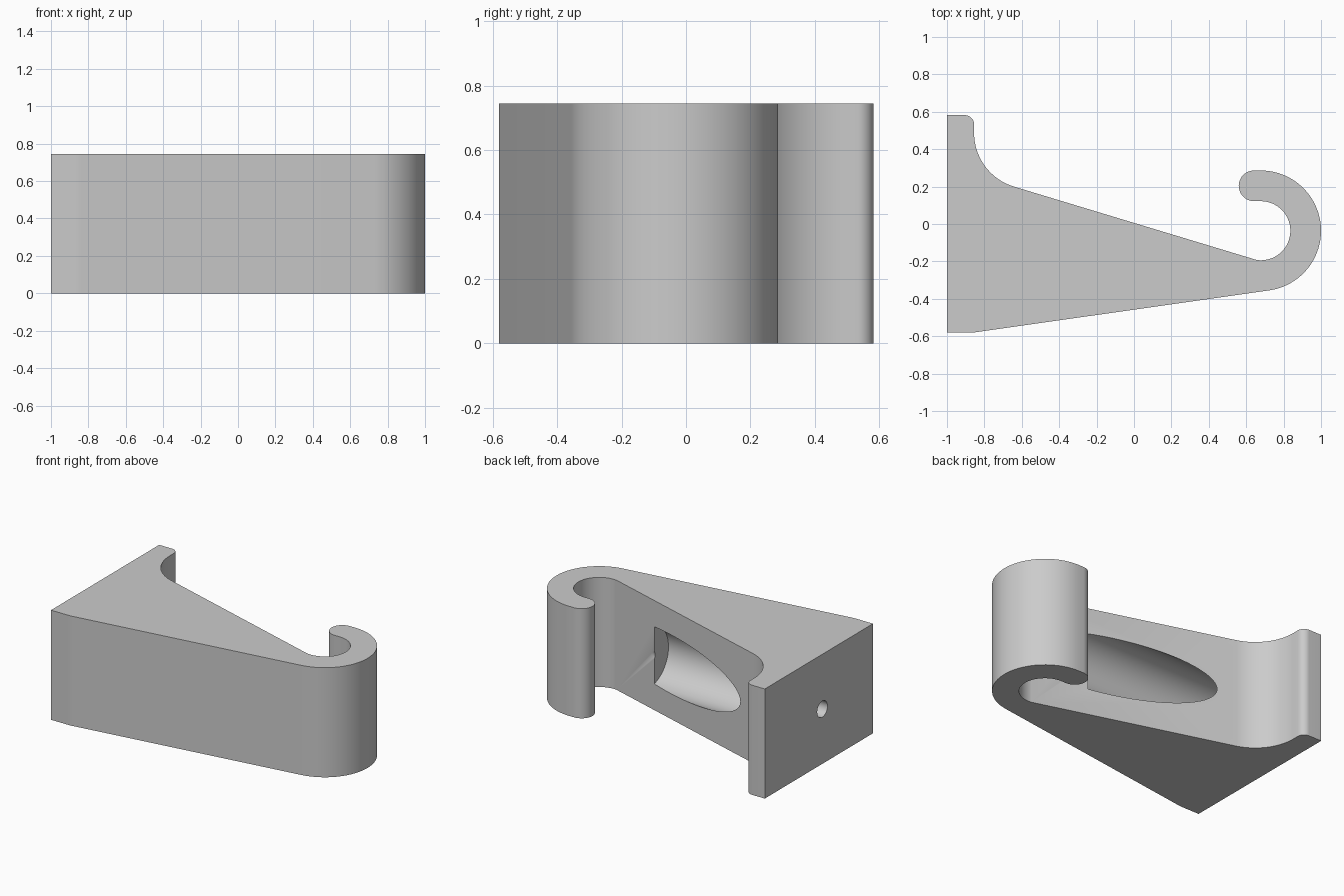
import bpy
import bmesh
from math import cos, sin, radians, pi
from mathutils import Matrix

default = bpy.data.objects.get("Cube")
if default:
    bpy.data.objects.remove(default, do_unlink=True)

HEIGHT = 0.745
AXIS_Y = -0.036          # shared by the hook centre and the screw hole

grey = bpy.data.materials.new("plain grey")
grey.use_nodes = True
grey.diffuse_color = (0.6, 0.6, 0.6, 1)
grey.node_tree.nodes["Principled BSDF"].inputs["Base Color"].default_value = (0.6, 0.6, 0.6, 1)


def arc(cx, cy, r, start, end, steps):
    angles = [radians(start + (end - start) * i / steps) for i in range(steps + 1)]
    return [(cx + r * cos(a), cy + r * sin(a)) for a in angles]


def make_object(name, bm):
    bmesh.ops.recalc_face_normals(bm, faces=bm.faces)
    mesh = bpy.data.meshes.new(name)
    bm.to_mesh(mesh)
    bm.free()
    mesh.materials.append(grey)
    obj = bpy.data.objects.new(name, mesh)
    bpy.context.collection.objects.link(obj)
    return obj


def drill(body, name, radius, x0, x1):
    """Cut a round hole along x through the body."""
    bm = bmesh.new()
    place = Matrix.Translation(((x0 + x1) / 2, AXIS_Y, HEIGHT / 2)) @ Matrix.Rotation(pi / 2, 4, 'Y')
    bmesh.ops.create_cone(bm, cap_ends=True, segments=64, radius1=radius,
                          radius2=radius, depth=x1 - x0, matrix=place)
    cutter = make_object(name, bm)
    mod = body.modifiers.new(name, 'BOOLEAN')
    mod.operation = 'DIFFERENCE'
    mod.solver = 'EXACT'
    mod.object = cutter
    bpy.ops.object.modifier_apply(modifier=mod.name)
    bpy.data.objects.remove(cutter, do_unlink=True)


# Outline: back plate, tapering arm and curled hook
hook_x, inner, outer = 0.678, 0.158, 0.322
tip_r = (outer - inner) / 2
outline = [(-1, 0.582), (-1, -0.58)]
outline += arc(-0.87, -0.38, 0.2, 270, 278, 3)            # soft lower corner
outline += arc(hook_x, AXIS_Y, outer, -82, 90, 40)        # outside of hook
outline += arc(0.642, AXIS_Y + inner + tip_r, tip_r, 90, 270, 24)  # rounded tip
outline += arc(hook_x, AXIS_Y, inner, 90, -98, 36)        # inside of hook
outline += arc(-0.555, 0.487, 0.3, 253, 180, 20)          # fillet into plate
outline += arc(-0.905, 0.532, 0.05, 0, 90, 10)            # plate corner

bm = bmesh.new()
base = bm.faces.new([bm.verts.new((x, y, 0)) for x, y in outline])
top = bmesh.ops.extrude_face_region(bm, geom=[base], use_keep_orig=True)
bmesh.ops.translate(bm, vec=(0, 0, HEIGHT),
                    verts=[v for v in top["geom"] if isinstance(v, bmesh.types.BMVert)])
body = make_object("hook_bracket", bm)
bpy.context.view_layer.objects.active = body
body.select_set(True)

# Tool access bore and screw hole through the plate
drill(body, "access_bore", 0.2, -0.85, 0.297)
drill(body, "screw_hole", 0.055, -1.1, 0.5)

bpy.ops.object.shade_smooth_by_angle(angle=radians(30))
